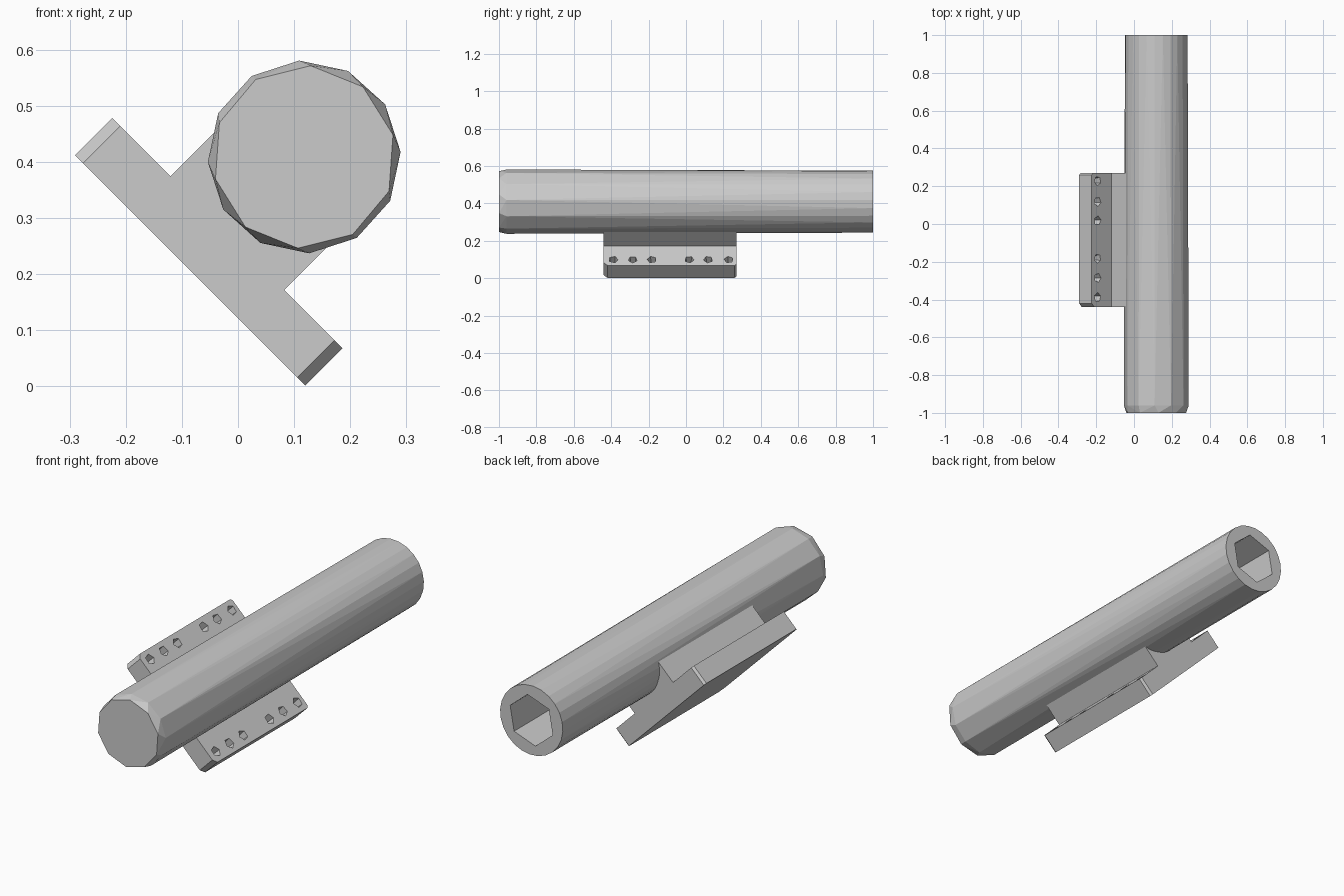
import bpy, bmesh
from math import sin, cos, radians, tau
from mathutils import Matrix, Vector

if "Cube" in bpy.data.objects:
    bpy.data.objects.remove(bpy.data.objects["Cube"])

CX, CZ = 0.118, 0.409                      # tube axis
TILT = Matrix.Rotation(radians(45), 4, 'Y')  # mount frame: (along plate, y, outward)
MID = -0.2065                              # mount centre along the plate
Y0, Y1 = -0.44, 0.27


def make_object(name, bm, matrix=None):
    bmesh.ops.recalc_face_normals(bm, faces=bm.faces)
    if matrix:
        bm.transform(matrix)
    mesh = bpy.data.meshes.new(name)
    bm.to_mesh(mesh)
    bm.free()
    ob = bpy.data.objects.new(name, mesh)
    bpy.context.collection.objects.link(ob)
    return ob


def ring(n, r, y, start):
    angles = [radians(start) + tau * i / n for i in range(n)]
    return [Vector((CX + r * cos(a), y, CZ + r * sin(a))) for a in angles]


def loft(bm, lower, upper):
    """Closed solid between two matching polygons."""
    a = [bm.verts.new(p) for p in lower]
    b = [bm.verts.new(p) for p in upper]
    n = len(a)
    bm.faces.new(a)
    bm.faces.new(b[::-1])
    for i in range(n):
        j = (i + 1) % n
        bm.faces.new((a[i], b[i], b[j], a[j]))


def prism(bm, outline, h0, h1):
    loft(bm, [(u, y, h0) for u, y in outline], [(u, y, h1) for u, y in outline])


def cut(target, cutter):
    cutter.hide_render = True
    cutter.display_type = 'WIRE'
    mod = target.modifiers.new("cut", 'BOOLEAN')
    mod.operation = 'DIFFERENCE'
    mod.solver = 'EXACT'
    mod.object = cutter


# Tube: faceted, chamfered front end running into a rounder back rim
bm = bmesh.new()
for p in ring(10, 0.163, -1, 14) + ring(12, 0.172, -0.96, 3) + ring(24, 0.166, 1, 3):
    bm.verts.new(p)
bmesh.ops.convex_hull(bm, input=bm.verts)
tube = make_object("tube", bm)

# Six-sided bore in the back end
bm = bmesh.new()
loft(bm, ring(6, 0.12, 0.0, 20), ring(6, 0.12, 1.05, 20))
cut(tube, make_object("bore_cutter", bm))

# Mounting plate with trimmed corners
L, R = MID - 0.29, MID + 0.29
bm = bmesh.new()
prism(bm, [(L + 0.02, Y0), (R - 0.02, Y0), (R, Y0 + 0.02), (R, Y1 - 0.01),
           (R - 0.01, Y1), (L + 0.01, Y1), (L, Y1 - 0.01), (L, Y0 + 0.02)],
      0.086, 0.18)
plate = make_object("mounting_plate", bm, TILT)

# Blind screw holes, two rows of six
bm = bmesh.new()
for side in (-1, 1):
    for y in (-0.388, -0.285, -0.183, 0.018, 0.118, 0.228):
        u = MID + side * 0.246
        pts = [(cos(tau * i / 5 + y * 9), sin(tau * i / 5 + y * 9)) for i in range(5)]
        loft(bm, [(u + 0.02 * c, y + 0.02 * s, 0.13) for c, s in pts],
             [(u + 0.026 * c, y + 0.026 * s, 0.19) for c, s in pts])
cut(plate, make_object("screw_hole_cutter", bm, TILT))

# Neck joining plate to tube
bm = bmesh.new()
W = 0.1435
prism(bm, [(MID - W, Y0), (MID + W, Y0), (MID + W, Y1), (MID - W, Y1)], 0.17, 0.31)
make_object("neck", bm, TILT)
